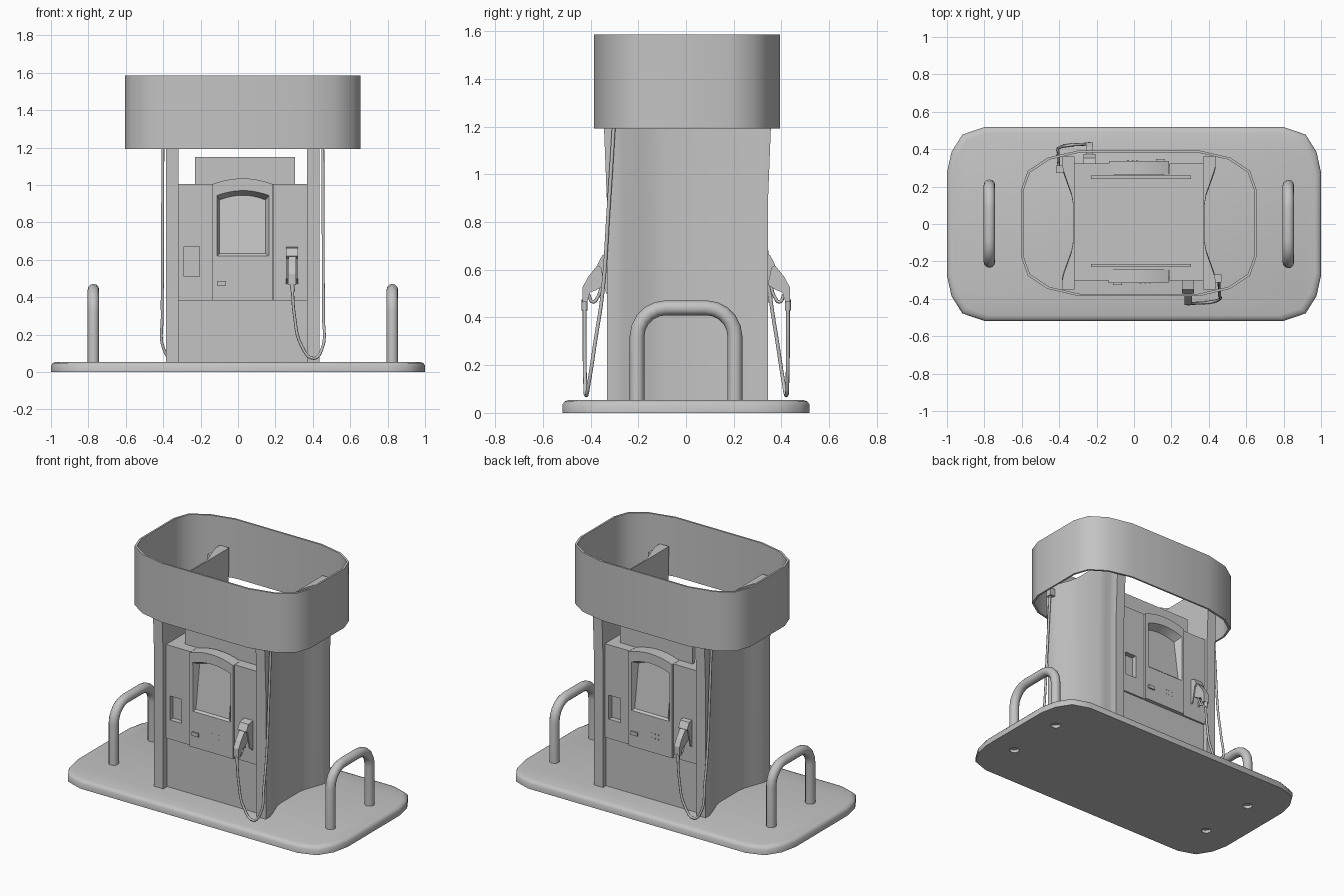
import bpy, bmesh, math
from mathutils import Vector

cube = bpy.data.objects.get("Cube")
if cube:
    bpy.data.objects.remove(cube, do_unlink=True)

CX, CY = 0.026, 0.004          # centre of the canopy and columns
FLOOR = 0.055                  # top of the island

grey = bpy.data.materials.new("plain_grey")
grey.use_nodes = True
grey.diffuse_color = (0.55, 0.55, 0.55, 1)
grey.node_tree.nodes["Principled BSDF"].inputs["Base Color"].default_value = (0.55, 0.55, 0.55, 1)


def smooth(obj, angle):
    bpy.ops.object.select_all(action='DESELECT')
    obj.select_set(True)
    bpy.context.view_layer.objects.active = obj
    bpy.ops.object.shade_smooth_by_angle(angle=math.radians(angle))


def loft(name, rings, cyclic=False, angle=0):
    """Skin a stack of equal rings; cap the ends unless the stack is cyclic."""
    bm = bmesh.new()
    rows = [[bm.verts.new(p) for p in ring] for ring in rings]
    n = len(rows[0])
    pairs = list(zip(rows, rows[1:])) + ([(rows[-1], rows[0])] if cyclic else [])
    for a, b in pairs:
        for i in range(n):
            j = (i + 1) % n
            bm.faces.new((a[i], a[j], b[j], b[i]))
    if not cyclic:
        bm.faces.new(rows[0])
        bm.faces.new(rows[-1])
    bmesh.ops.recalc_face_normals(bm, faces=bm.faces)
    mesh = bpy.data.meshes.new(name)
    bm.to_mesh(mesh)
    bm.free()
    mesh.materials.append(grey)
    obj = bpy.data.objects.new(name, mesh)
    bpy.context.collection.objects.link(obj)
    if angle:
        smooth(obj, angle)
    return obj


def prism(name, pts, axis, a, b):
    """Extrude a 2D outline along an axis from a to b."""
    place = {'x': lambda u, v, t: (t, u, v),
             'y': lambda u, v, t: (u, t, v),
             'z': lambda u, v, t: (u, v, t)}[axis]
    return loft(name, [[place(u, v, t) for u, v in pts] for t in (a, b)])


def box(name, x, y, z):
    return prism(name, [(x[0], y[0]), (x[1], y[0]), (x[1], y[1]), (x[0], y[1])], 'z', *z)


def tube(name, pts, radius):
    """Sweep a round section along a path and turn it into a mesh."""
    curve = bpy.data.curves.new(name, 'CURVE')
    curve.dimensions = '3D'
    curve.bevel_depth, curve.bevel_resolution = radius, 2
    curve.use_fill_caps = True
    curve.resolution_u = 5
    spline = curve.splines.new('BEZIER')
    spline.bezier_points.add(len(pts) - 1)
    for bp, p in zip(spline.bezier_points, pts):
        bp.co = p
        bp.handle_left_type = bp.handle_right_type = 'AUTO'
    curve.materials.append(grey)
    obj = bpy.data.objects.new(name, curve)
    bpy.context.collection.objects.link(obj)
    bpy.ops.object.select_all(action='DESELECT')
    obj.select_set(True)
    bpy.context.view_layer.objects.active = obj
    bpy.ops.object.convert(target='MESH')
    obj = bpy.context.object
    smooth(obj, 50)
    return obj


def cut(obj, cutter):
    mod = obj.modifiers.new("recess", 'BOOLEAN')
    mod.object, mod.solver = cutter, 'EXACT'
    bpy.context.view_layer.objects.active = obj
    bpy.ops.object.modifier_apply(modifier=mod.name)
    bpy.data.objects.remove(cutter, do_unlink=True)


def four_way(quarter):
    """Mirror a quarter outline (side to front) into a closed loop."""
    half = quarter + [(-x, y) for x, y in reversed(quarter)]
    return half + [(-x, -y) for x, y in half]


# Guard rail measures
R, HALF, TOP, RAIL_X, RAIL_R = 0.12, 0.205, 0.44, 0.825, 0.031


def circle(x, y):
    return [(x + RAIL_R * math.cos(t), y + RAIL_R * math.sin(t))
            for t in [math.tau * k / 12 for k in range(12)]]


# Island: upright sides, rounded top edge, sockets under the rails
slab = four_way([(1, 0.275), (0.976, 0.385), (0.918, 0.478), (0.8, 0.518)])
island = loft("island", [[(x * (1 - d), y * (1 - d / 0.518), z) for x, y in slab]
                         for z, d in ((0, 0), (0.034, 0), (0.048, 0.009), (FLOOR, 0.03))], angle=50)
for x in (RAIL_X, 2 * CX - RAIL_X):
    for y in (HALF, -HALF):
        cut(island, prism("socket_cutter", circle(x, y), 'z', -0.02, 0.02))

# Open canopy band
band = four_way([(0.629, 0.18), (0.594, 0.28), (0.488, 0.351), (0.32, 0.39)])
loft("canopy_band", [[(CX + x * (1 - d / 0.629), CY + y * (1 - d / 0.39), z) for x, y in band]
                     for z, d in ((1.192, 0), (1.585, 0), (1.585, 0.012), (1.192, 0.012))],
     cyclic=True, angle=45)

# Shared cabinet core, footed at the base of the island
box("cabinet_core", (-0.32, 0.37), (-0.245, 0.267), (0, 1.005))

# Upright sign plates above the cabinet
for y in (-0.222, 0.25):
    box("sign_plate", (-0.23, 0.305), (y - 0.009, y + 0.009), (1.0, 1.15))

# Side columns with flared ends and a gently concave outer face
flare = [(0.411, -0.338), (0.411, -0.295), (0.403, -0.265), (0.378, -0.195), (0.361, -0.15), (0.352, -0.1)]
plan = flare + [(x, -y) for x, y in reversed(flare)] + [(0.344, 0.338), (0.344, -0.338)]
for side in (1, -1):
    loft("side_column", [[(CX + side * x, CY + 0.002 + y * s, z) for x, y in plan]
                         for z, s in ((0, 1), (0.9, 1), (1.2, 1.035), (1.395, 1.05))], angle=30)

cabinet, fittings = [], []     # both lists are repeated by a half turn

# Lower cabinet and side panels
cabinet.append(box("lower_cabinet_front", (-0.32, 0.37), (-0.29, -0.24), (0, 0.382)))
card_panel = box("card_panel", (-0.32, -0.137), (-0.302, -0.24), (0.382, 1.005))
cut(card_panel, box("slot_cutter", (-0.29, -0.205), (-0.4, -0.268), (0.51, 0.67)))
cabinet.append(card_panel)
cabinet.append(box("nozzle_panel", (0.187, 0.37), (-0.302, -0.24), (0.382, 1.005)))


def arch(x0, x1, bottom, shoulder, rise, steps=10):
    mid, half = (x0 + x1) / 2, (x1 - x0) / 2
    top = [(mid + half * t, shoulder + rise * (1 - t * t))
           for t in [1 - 2 * i / steps for i in range(steps + 1)]]
    return [(x0, bottom), (x1, bottom)] + top


# Centre panel with an arched display recess, deepest under the hood
display = prism("display_panel", arch(-0.135, 0.185, 0.382, 1.005, 0.03), 'y', -0.316, -0.24)
front, back = arch(-0.113, 0.167, 0.62, 0.945, 0.026), arch(-0.098, 0.147, 0.633, 0.92, 0.025)
cut(display, loft("display_cutter", [[(x, -0.318, z) for x, z in front],
                                     [(x, -0.303 + 0.14 * (z - 0.633), z) for x, z in back]]))
smooth(display, 25)
cabinet.append(display)
cabinet.append(box("receipt_slot", (-0.113, -0.065), (-0.326, -0.31), (0.463, 0.487)))
for col in range(3):
    for row in range(2):
        x, z = 0.03 + 0.025 * col, 0.475 + 0.03 * row
        cabinet.append(box("button", (x, x + 0.009), (-0.319, -0.31), (z, z + 0.008)))

# Nozzle holster: hood and two cheeks
hood = [(-0.3, 0.67), (-0.35, 0.662), (-0.372, 0.62), (-0.355, 0.605), (-0.3, 0.605)]
cheek = [(-0.3, 0.61), (-0.358, 0.61), (-0.335, 0.5), (-0.3, 0.47)]
fittings.append(prism("holster_hood", hood, 'x', 0.257, 0.322))
for x in (0.257, 0.314):
    fittings.append(prism("holster_cheek", cheek, 'x', x, x + 0.008))

# Nozzle: body with handle, and a trigger guard
body = [(-0.335, 0.63), (-0.374, 0.615), (-0.41, 0.57), (-0.434, 0.525), (-0.434, 0.465),
        (-0.414, 0.465), (-0.402, 0.505), (-0.375, 0.515), (-0.335, 0.54)]
fittings.append(prism("nozzle_body", body, 'x', 0.27, 0.309))
fittings.append(tube("trigger_guard", [(0.29, -0.408, 0.495), (0.29, -0.39, 0.465),
                                       (0.29, -0.37, 0.485), (0.29, -0.352, 0.54)], 0.007))

# Hose with its end fittings
fittings.append(tube("hose_fitting", [(0.29, -0.425, 0.475), (0.292, -0.425, 0.43)], 0.012))
fittings.append(tube("hose", [(0.29, -0.425, 0.45), (0.302, -0.425, 0.3), (0.34, -0.423, 0.14),
                              (0.405, -0.418, 0.073), (0.448, -0.408, 0.12), (0.457, -0.38, 0.3),
                              (0.456, -0.35, 0.5), (0.455, -0.325, 0.85), (0.453, -0.295, 1.32)], 0.008))
fittings.append(box("hose_bracket", (0.43, 0.468), (-0.312, -0.27), (1.31, 1.36)))

# Guard rail: an upright hoop
corner = [(HALF - R + R * math.cos(a), TOP - R + R * math.sin(a))
          for a in [math.pi / 2 * i / 5 for i in range(6)]]
path = [(HALF, 0.02)] + corner
path += [(-y, z) for y, z in reversed(path)]
rings = []
for i, (y, z) in enumerate(path):
    here = Vector((y, z))
    steps = [Vector(b) - Vector(a) for a, b in zip(path[max(i - 1, 0):i + 1], path[max(i, 1):i + 2])]
    if i == 0:
        steps = [Vector(path[1]) - here]
    d = sum((s.normalized() for s in steps), Vector((0, 0))).normalized()
    rings.append([(RAIL_X + u, y - d.y * v, z + d.x * v) for u, v in circle(0, 0)])
fittings.append(loft("guard_rail", rings, angle=40))

# Repeat the parts on the opposite side
for group, centre in ((cabinet, 0.011), (fittings, 0.001)):
    for obj in group:
        twin = obj.copy()
        twin.name = "opposite_" + obj.name
        twin.location = (2 * CX, 2 * centre, 0)
        twin.rotation_euler = (0, 0, math.pi)
        bpy.context.collection.objects.link(twin)
